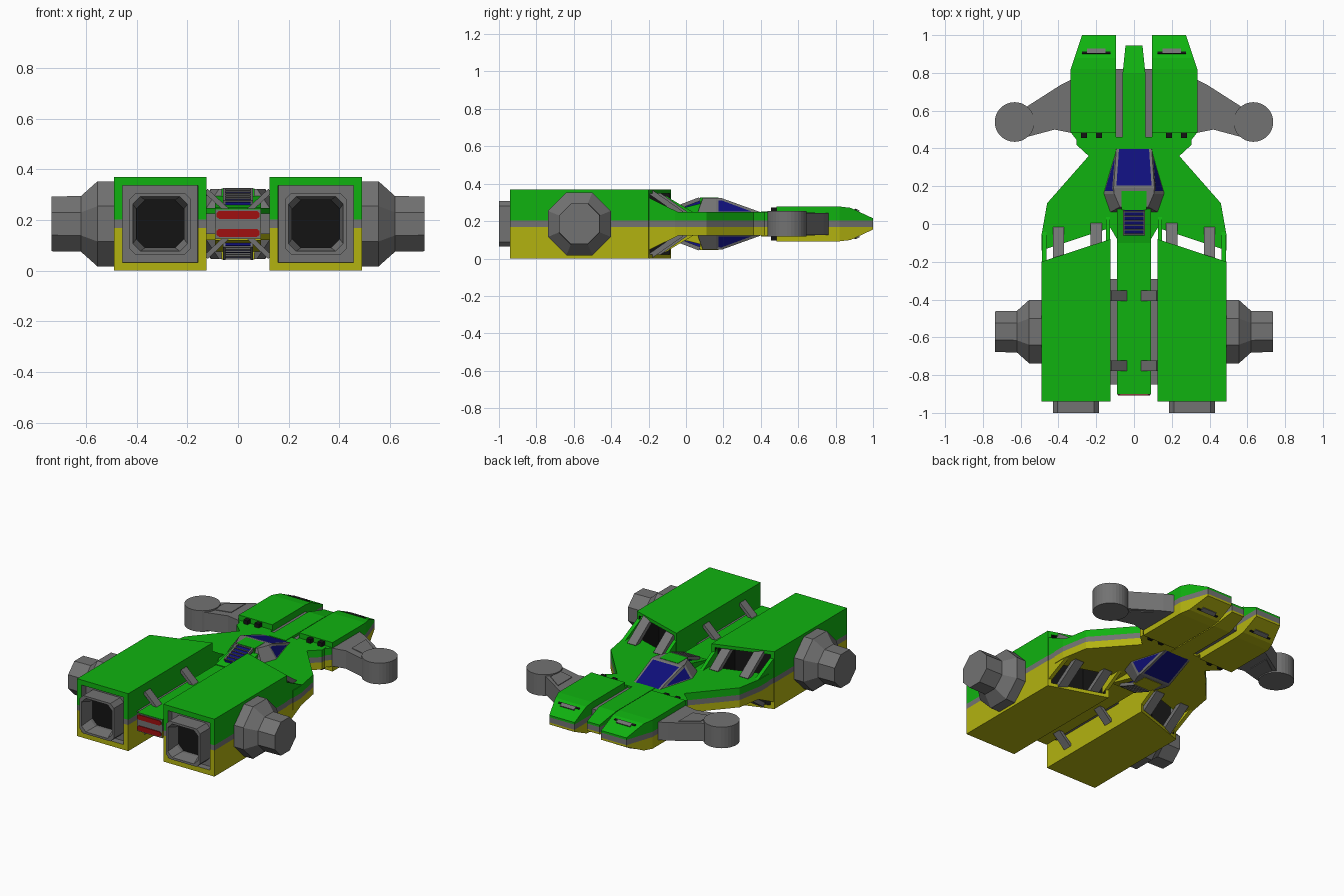
import bpy, bmesh
from math import sin, cos, pi, radians
from mathutils import Matrix, Euler

if "Cube" in bpy.data.objects:
    bpy.data.objects.remove(bpy.data.objects["Cube"])

MID = 0.185  # height of the symmetry plane; all heights below are relative to it


def mat(name, rgb):
    m = bpy.data.materials.new(name)
    m.diffuse_color = (*rgb, 1)
    m.use_nodes = True
    m.node_tree.nodes["Principled BSDF"].inputs["Base Color"].default_value = m.diffuse_color
    return m


GREEN = mat("green", (0.005, 0.45, 0.005))
GREY = mat("grey", (0.17, 0.17, 0.17))
YELLOW = mat("yellow", (0.45, 0.45, 0.005))
BLACK = mat("black", (0.007, 0.007, 0.007))
BLUE = mat("blue", (0.005, 0.005, 0.2))
RED = mat("red", (0.35, 0.005, 0.005))
HULL = [GREEN, GREY, YELLOW, BLACK]


def finish(name, bm, mats=None, axes=""):
    """Turn a bmesh into an object; hull parts get green / grey stripe / yellow bands."""
    if mats is HULL:
        for z in (-0.017, 0.017):
            bmesh.ops.bisect_plane(bm, geom=bm.verts[:] + bm.edges[:] + bm.faces[:],
                                   plane_co=(0, 0, z), plane_no=(0, 0, 1))
        for f in bm.faces:
            if f.material_index == 0:
                z = f.calc_center_median().z
                f.material_index = 0 if z > 0.017 else 2 if z < -0.017 else 1
    me = bpy.data.meshes.new(name)
    bm.to_mesh(me)
    bm.free()
    for m in mats or [GREY]:
        me.materials.append(m)
    ob = bpy.data.objects.new(name, me)
    ob.location.z = MID
    bpy.context.collection.objects.link(ob)
    if axes:
        mod = ob.modifiers.new("mirror", 'MIRROR')
        mod.use_axis = ("X" in axes, False, "Z" in axes)
        mod.use_mirror_merge = False
    return ob


def loft_mesh(rings):
    bm = bmesh.new()
    vs = [[bm.verts.new(p) for p in r] for r in rings]
    n = len(vs[0])
    for a, b in zip(vs, vs[1:]):
        for i in range(n):
            bm.faces.new((a[i], a[(i + 1) % n], b[(i + 1) % n], b[i]))
    bm.faces.new(vs[0])
    bm.faces.new(vs[-1])
    bmesh.ops.recalc_face_normals(bm, faces=bm.faces)
    bm.faces.ensure_lookup_table()
    return bm


def prism_mesh(pts, z0, z1):
    return loft_mesh([[(x, y, z) for x, y in pts] for z in (z0, z1)])


def side_prism(name, x0, x1, yz, mats, axes=""):
    return finish(name, loft_mesh([[(x, y, z) for y, z in yz] for x in (x0, x1)]), mats, axes)


def hull_loft(name, sections, axes=""):
    """Rectangular sections along y: (y, x0, x1, half height)."""
    rings = [[(a, y, -h), (b, y, -h), (b, y, h), (a, y, h)] for y, a, b, h in sections]
    return finish(name, loft_mesh(rings), HULL, axes)


def box(name, co, size, axes="", mats=None, rot=(0, 0, 0)):
    bm = bmesh.new()
    m = Matrix.Translation(co) @ Euler([radians(a) for a in rot]).to_matrix().to_4x4()
    bmesh.ops.create_cube(bm, size=1, matrix=m @ Matrix.Diagonal((*size, 1)))
    return finish(name, bm, mats, axes)


def sym(pts):
    return pts + [(-x, y) for x, y in reversed(pts)]


def recess(bm, face, rim, dy, index):
    """Inset an end face and push it straight along y into the part."""
    bmesh.ops.inset_individual(bm, faces=[face], thickness=rim, use_even_offset=True)
    r = bmesh.ops.inset_individual(bm, faces=[face], thickness=0.002)
    for f in r["faces"] + [face]:
        f.material_index = index
    bmesh.ops.translate(bm, verts=face.verts[:], vec=(0, dy, 0))


# engine nacelles, hollow at both ends
bm = prism_mesh([(.125, -.94), (.49, -.94), (.49, -.2), (.125, -.08)], -MID, MID)
rear = next(f for f in bm.faces if f.normal.y < -.9)
front = next(f for f in bm.faces if f.normal.y > .9)
recess(bm, rear, .033, .04, 1)
recess(bm, front, .022, -.2, 3)
finish("engine_nacelle", bm, HULL, "X")


# exhaust nozzles
def octo(y, r, c):
    p = [(r, c - r), (r, r - c), (r - c, r), (c - r, r), (-r, r - c), (-r, c - r), (c - r, -r), (r - c, -r)]
    return [(.3075 + x, y, z) for x, z in p]


bm = loft_mesh([octo(-.88, .122, .025), octo(-1, .122, .025), octo(-1, .108, .03),
                octo(-.93, .094, .035), octo(-.91, .094, .035)])
bm.faces[-1].material_index = 1
finish("exhaust_nozzle", bm, [GREY, BLACK], "X")

# octagonal side pods
finish("side_pod", loft_mesh([[(x, -.57 + r * cos(pi / 8 + i * pi / 4) / cos(pi / 8),
                                r * sin(pi / 8 + i * pi / 4) / cos(pi / 8)) for i in range(8)]
                              for x, r in ((.48, .168), (.555, .168), (.62, .11), (.737, .108))]), None, "X")

# main wing body
finish("wing_body", prism_mesh(sym([(.305, .46), (.305, .42), (.24, .36), (.46, .11), (.49, -.06),
                                    (.49, -.14), (.125, -.02), (.09, -.08)]), -.063, .063), HULL)
# walls and struts joining wing to nacelles
side_prism("outer_wall", .462, .486, [(-.22, .15), (-.04, .062), (-.04, -.062), (-.22, -.15)], HULL, "X")
side_prism("inner_wall", .126, .148, [(-.11, .15), (.04, .062), (.04, -.062), (-.11, -.15)], HULL, "X")
for x, y in ((.40, -.105), (.2, -.085)):
    box("intake_strut", (x, y, .112), (.06, .2, .028), "XZ", rot=(-35, 0, 0))

# rear spine with rails, clamps and tail lights
hull_loft("spine", [(-.9, -.09, .09, .06), (-.06, -.09, .09, .06)])
box("spine_rail", (.11, -.57, 0), (.04, .56, .08), "X")
for y in (-.38, -.75):
    box("spine_clamp", (.083, y, .09), (.12, .055, .02), "XZ", rot=(0, -43, 0))
box("tail_panel", (0, -.898, 0), (.178, .01, .115))
finish("tail_light", loft_mesh([[(x, y, z) for x, z in sym([(.075, .02), (.085, .028), (.085, .043), (.075, .051)])]
                                for y in (-.89, -.908)]), [RED], "Z")

# cockpit canopy, same above and below
bm = loft_mesh([[(x, y, .055) for x, y in sym([(.092, .42), (.165, .16), (.13, .06)])],
                [(x, y, .138) for x, y in sym([(.108, .19), (.105, .16), (.075, .09)])]])
panes = [f for f in bm.faces if abs(f.normal.z) < .97 and f.calc_center_median().y > .2]
bmesh.ops.inset_individual(bm, faces=panes, thickness=.014, use_even_offset=True)
for f in panes:
    f.material_index = 1
finish("canopy", bm, [GREY, BLUE], "Z")
# rear cockpit cover with louvres
box("canopy_roof", (0, .125, 0), (.13, .1, .28), "", HULL)
hull_loft("louvre_surround", [(-.1, -.09, .09, .065), (.09, -.09, .09, .112)])
side_prism("louvre_ramp", -.05, .05, [(-.06, .06), (-.06, .085), (.075, .137), (.085, .06)], [BLUE], "Z")
for i in range(6):
    box("louvre_slat", (0, -.054 + i * .024, .089 + i * .0092), (.1, .006, .01), "Z", rot=(21, 0, 0))
box("louvre_side", (.054, .008, .108), (.01, .14, .02), "XZ", rot=(21, 0, 0))

# forked nose
hull_loft("nose_prong", [(.44, .095, .3, .06), (.485, .095, .335, .06), (.485, .095, .335, .093),
                         (.82, .095, .335, .093), (.88, .095, .315, .086), (1, .095, .275, .03)], "X")
hull_loft("centre_prong", [(.4, -.06, .06, .066), (.8, -.06, .06, .066), (.945, -.045, .045, .03)])
box("nose_bridge", (0, .64, 0), (.22, .36, .1))
for x in (.185, .265):
    box("prong_vent", (x, .472, .075), (.03, .035, .025), "XZ", [BLACK])
box("nose_slot", (.2, .906, .0755), (.15, .012, .006), "XZ", [BLACK], (-25, 0, 0))
box("nose_slot_bar", (.2, .915, .072), (.1, .026, .01), "XZ", rot=(-25, 0, 0))

# side arms with round pods
finish("arm", prism_mesh([(.32, .77), (.39, .735), (.57, .62), (.62, .55), (.57, .46), (.42, .5), (.32, .48)],
                         -.058, .058), None, "X")
finish("arm_panel", prism_mesh([(.43, .69), (.535, .615), (.535, .52), (.43, .545)], .05, .062), None, "XZ")
finish("arm_pod", prism_mesh([(.632 + .105 * cos(i * pi / 16), .54 + .105 * sin(i * pi / 16))
                              for i in range(32)], -.068, .068), None, "X")
